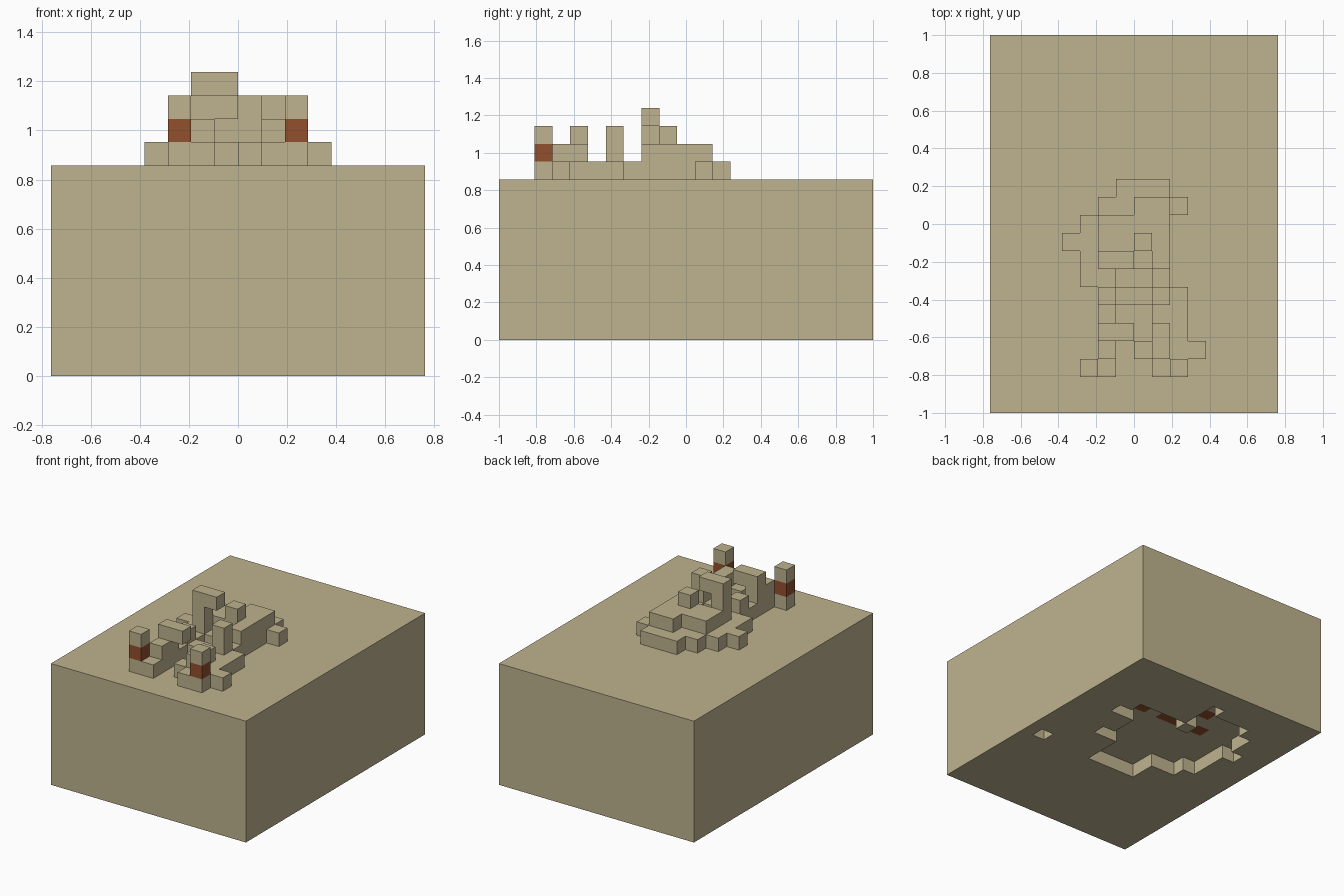
import bpy
import bmesh
from math import radians
from mathutils import Vector

cube = bpy.data.objects.get("Cube")
if cube:
    bpy.data.objects.remove(cube, do_unlink=True)

UNIT = 2 / 21      # size of one block
GROUND = 9         # ground height in blocks


def material(name, rgb):
    mat = bpy.data.materials.new(name)
    mat.use_nodes = True
    colour = (*rgb, 1)
    mat.diffuse_color = colour
    mat.node_tree.nodes["Principled BSDF"].inputs["Base Color"].default_value = colour
    return mat


sand = material("sand", (0.52, 0.45, 0.275))
rust = material("rust", (0.29, 0.08, 0.027))


def box(x0, x1, y0, y1, z0, z1):
    """All block cells in a range; the end values are not included."""
    return {(x, y, z) for x in range(x0, x1) for y in range(y0, y1) for z in range(z0, z1)}


def stack(x0, x1, y0, y1, height):
    """Blocks standing on the ground."""
    return box(x0, x1, y0, y1, GROUND, GROUND + height)


# Ground slab with a sunken pit underneath
ground = box(-8, 8, 0, 21, 0, GROUND)
pit_rows = {8: (-2, 2), 9: (-2, 2), 10: (-4, 2), 11: (-5, 4), 12: (-5, 3), 13: (-5, 3),
            14: (-6, 5), 15: (-5, 4), 16: (-5, 0), 17: (-4, 0), 18: (-1, 0)}
for row, (left, right) in pit_rows.items():
    ground -= box(left, right, row, row + 1, 0, 1)
ground -= box(6, 7, 8, 9, 0, 1)
ground |= box(-1, 0, 15, 16, 0, 1)

# Rust blocks: pit ceiling spots and the bands on the posts
rust_cells = box(-1, 1, 14, 15, 1, 2) | {(-3, 14, 1), (2, 14, 1), (-2, 16, 1)}
rust_cells |= {(x, 2, GROUND + 1) for x in (-3, 2)}

parts = {
    "ground": ground,
    "left_post": stack(2, 3, 2, 3, 3),
    "right_post": stack(-3, -2, 2, 3, 3),
    # Front claws
    "left_claw": stack(1, 2, 2, 3, 1) | stack(0, 4, 3, 4, 1) | stack(1, 3, 4, 6, 1)
                 | stack(1, 2, 3, 5, 2),
    "right_claw": stack(-2, -1, 2, 6, 1) | stack(-2, -1, 3, 5, 2)
                  | box(-2, 0, 4, 5, GROUND + 2, GROUND + 3),
    # Narrow middle with the two eye stalks
    "front_ridge": stack(-2, 3, 6, 7, 1) | stack(2, 3, 5, 6, 1),
    "left_stalk": box(1, 2, 6, 7, GROUND + 1, GROUND + 3),
    "right_stalk": box(-2, -1, 6, 7, GROUND + 1, GROUND + 2),
    "neck": stack(-3, -1, 7, 8, 1) | stack(1, 2, 7, 8, 1),
    # Stepped body
    "lower_body": stack(-3, 2, 8, 11, 1) | stack(-4, -3, 9, 10, 1)
                  | stack(-2, 3, 11, 12, 1) | stack(-1, 2, 12, 13, 1),
    "upper_body": box(-2, 2, 9, 11, GROUND + 1, GROUND + 2)
                  | box(0, 2, 11, 12, GROUND + 1, GROUND + 2)
                  | {(1, 8, GROUND + 1)},
    "body_knob": {(0, 9, GROUND + 2)},
    "hooked_tower": box(-2, -1, 8, 9, GROUND + 1, GROUND + 4) | {(-1, 8, GROUND + 3)},
}
solid = set().union(*parts.values())
DIRECTIONS = [Vector(d) for d in
              ((1, 0, 0), (-1, 0, 0), (0, 1, 0), (0, -1, 0), (0, 0, 1), (0, 0, -1))]


def build(name, cells):
    """Skin the cells, keeping only faces that meet the open air."""
    bm = bmesh.new()
    for cell in sorted(cells):
        centre = Vector(cell) + Vector((0.5, 0.5, 0.5))
        for d in DIRECTIONS:
            if tuple(int(a + b) for a, b in zip(cell, d)) in solid:
                continue
            u = Vector((d.y, d.z, d.x))
            v = d.cross(u)
            corners = [centre + (d + s * u + t * v) / 2
                       for s, t in ((-1, -1), (1, -1), (1, 1), (-1, 1))]
            face = bm.faces.new([bm.verts.new((c - Vector((0, 10.5, 0))) * UNIT)
                                 for c in corners])
            face.material_index = int(cell in rust_cells)
    bmesh.ops.remove_doubles(bm, verts=bm.verts[:], dist=UNIT / 100)
    bmesh.ops.dissolve_limit(bm, angle_limit=radians(1), verts=bm.verts[:],
                             edges=bm.edges[:], delimit={'MATERIAL'})
    mesh = bpy.data.meshes.new(name)
    bm.to_mesh(mesh)
    bm.free()
    mesh.materials.append(sand)
    mesh.materials.append(rust)
    bpy.context.collection.objects.link(bpy.data.objects.new(name, mesh))


for part_name, part_cells in parts.items():
    build(part_name, part_cells)
